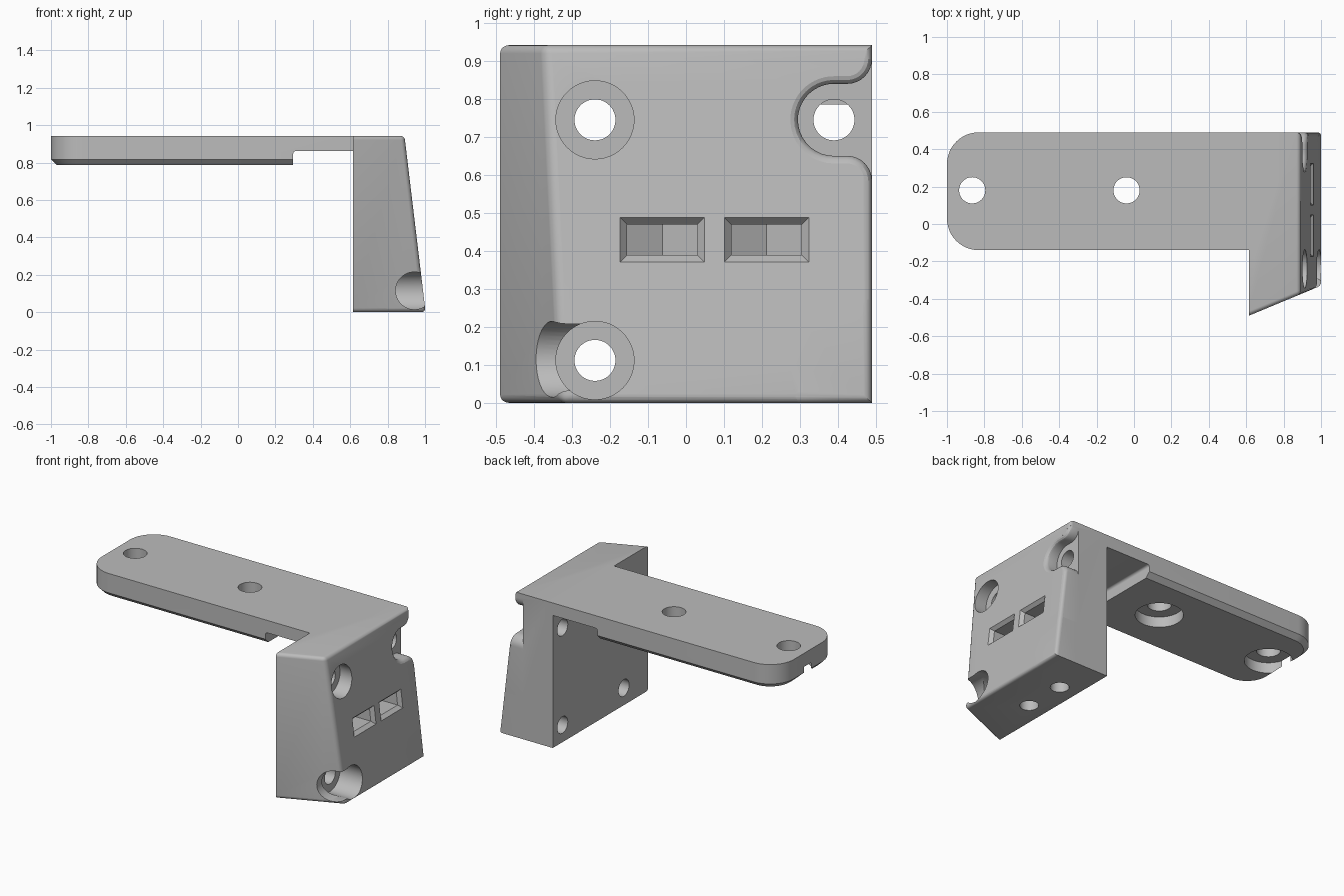
import bpy, bmesh, math
from mathutils import Matrix, Vector

cube = bpy.data.objects.get("Cube")
if cube:
    bpy.data.objects.remove(cube, do_unlink=True)

grey = bpy.data.materials.new("light_grey")
grey.use_nodes = True
colour = (0.5, 0.5, 0.5, 1)
grey.diffuse_color = colour
grey.node_tree.nodes["Principled BSDF"].inputs["Base Color"].default_value = colour

TOP = 0.943
WALL = 0.615      # inner face of the mounting block
FLOOR = 0.83      # floor of the screw recesses
SEGS = 48


def finish(name, bm):
    bmesh.ops.recalc_face_normals(bm, faces=bm.faces)
    mesh = bpy.data.meshes.new(name)
    bm.to_mesh(mesh)
    bm.free()
    mesh.materials.append(grey)
    ob = bpy.data.objects.new(name, mesh)
    bpy.context.collection.objects.link(ob)
    return ob


def loft(name, rings):
    """Closed solid through rings of equal point count."""
    bm = bmesh.new()
    loops = [[bm.verts.new(p) for p in ring] for ring in rings]
    n = len(loops[0])
    for a, b in zip(loops, loops[1:]):
        for i in range(n):
            j = (i + 1) % n
            bm.faces.new((a[i], a[j], b[j], b[i]))
    bm.faces.new(loops[0])
    bm.faces.new(loops[-1])
    return finish(name, bm)


def arc(cx, cy, r, start, end, steps=12):
    angles = [math.radians(start + (end - start) * i / steps) for i in range(steps + 1)]
    return [(cx + r * math.cos(a), cy + r * math.sin(a)) for a in angles]


def cylinder(name, start, end, radius, segs=SEGS):
    start, end = Vector(start), Vector(end)
    axis = end - start
    bm = bmesh.new()
    bmesh.ops.create_cone(bm, cap_ends=True, segments=segs, radius1=radius, radius2=radius,
                          depth=axis.length,
                          matrix=Matrix.Translation((start + end) / 2)
                          @ axis.to_track_quat('Z', 'Y').to_matrix().to_4x4())
    return finish(name, bm)


def combine(target, tool, operation='DIFFERENCE'):
    mod = target.modifiers.new("combine", 'BOOLEAN')
    mod.operation, mod.solver, mod.object = operation, 'EXACT', tool
    graph = bpy.context.evaluated_depsgraph_get()
    mesh = bpy.data.meshes.new_from_object(target.evaluated_get(graph))
    target.modifiers.clear()
    target.data = mesh
    bpy.data.objects.remove(tool, do_unlink=True)


def box(name, lo, hi):
    return loft(name, [[(x, lo[1], lo[2]), (x, hi[1], lo[2]), (x, hi[1], hi[2]), (x, lo[1], hi[2])]
                       for x in (lo[0], hi[0])])


# Mounting block: sloping outer face and angled front, rounded along the outer edges
def block_ring(x, z):
    return [(WALL, -0.49, z), (x, -0.49 + (x - WALL) * 0.416, z), (x, 0.49, z), (WALL, 0.49, z)]


bracket = loft("bracket", [block_ring(1.003, 0), block_ring(0.89, TOP)])
bm = bmesh.new()
bm.from_mesh(bracket.data)
edges = set()
for f in bm.faces:
    if f.normal.x > 0.9:
        edges.update(f.edges)
    elif f.normal.y < -0.8:
        edges.update(e for e in f.edges if abs(e.verts[0].co.z - e.verts[1].co.z) < 0.01)
bmesh.ops.bevel(bm, geom=list(edges), offset=0.022, offset_type='OFFSET', segments=5,
                profile=0.5, affect='EDGES')
bm.to_mesh(bracket.data)
bm.free()


# Arm: rounded free end, chamfered underside, relieved next to the block
def arm_ring(inset, z):
    r = 0.17 - inset
    pts = arc(-0.83, 0.32, r, 90, 180) + arc(-0.83, 0.03, r, 180, 270)
    return [(x, y, z) for x, y in pts + [(0.65, -0.14 + inset), (0.65, 0.49 - inset)]]


arm = loft("arm", [arm_ring(0.03, 0.787), arm_ring(0, 0.817), arm_ring(0, TOP)])
relief = [(0.295, 0.7), (0.295, 0.845)] + arc(0.31, 0.847, 0.015, 180, 90, 4) + [(0.8, 0.862), (0.8, 0.7)]
combine(arm, loft("relief", [[(x, y, z) for x, z in relief] for y in (-0.3, 0.7)]))
combine(bracket, arm, 'UNION')

# Arm screw holes, counterbored from below
for x in (-0.865, -0.04):
    combine(bracket, cylinder("arm_hole", (x, 0.18, 0.7), (x, 0.18, 1.1), 0.07))
    combine(bracket, cylinder("arm_counterbore", (x, 0.18, 0.7), (x, 0.18, 0.855), 0.14))

# Front pair of screw recesses, the lower one relieved through the angled front
for z in (0.112, 0.746):
    combine(bracket, cylinder("front_recess", (FLOOR, -0.24, z), (1.2, -0.24, z), 0.103))
combine(bracket, cylinder("tool_relief", (0.943, -0.24, 0.115), (0.943, -0.6, 0.115), 0.1))


# Rear pair of recesses, flaring out to the rear side, with rounded rims
def recess_outline(z, grow, open_below):
    r, flare = 0.095 + grow, 0.065 - grow
    upper = arc(0.425, z + 0.16, flare, 0, -90, 8)
    pts = [(0.6, z + 0.16)] + upper + arc(0.39, z, r, 90, 180, 14)
    if open_below:
        pts += arc(0.39, z, r, 190, 215, 3) + [(0.314 - grow, 0.03), (0.3 - grow, 0.005),
                                               (0.29 - grow, -0.1), (0.6, -0.1)]
    else:
        pts += arc(0.39, z, r, 190, 270, 8) + arc(0.425, z - 0.16, flare, 90, 0, 8)
        pts += [(0.6, z - 0.16)]
    return pts


for z, open_below in ((0.112, True), (0.746, False)):
    slope = 0.12
    surface = 1.003 - slope * z
    levels = [(-1, 0), (-0.022, 0), (-0.012, 0.003), (-0.004, 0.01), (0.0, 0.02), (0.2, 0.021)]
    rings = []
    for depth, grow in levels:
        ring = []
        for y, h in recess_outline(z, grow, open_below):
            x = FLOOR if depth == -1 else surface + depth - slope * (h - z)
            ring.append((x, y, h))
        rings.append(ring)
    combine(bracket, loft("rear_recess", rings))

# Screw holes through the block
for y in (-0.24, 0.39):
    for z in (0.112, 0.746):
        combine(bracket, cylinder("screw_hole", (0.5, y, z), (0.9, y, z), 0.054))

# Nut slots with a pointed inner end, chamfered mouth and a bolt hole from below
for y in (-0.0625, 0.2125):
    half = 0.0925
    slot = [(1.2, y - half), (0.74, y - half), (0.69, y - half), (0.637, y), (0.69, y + half), (1.2, y + half)]
    combine(bracket, loft("nut_slot", [[(px, py, z) for px, py in slot] for z in (0.39, 0.47)]))
    mouth = []
    for depth, grow in ((-0.022, 0), (0, 0.019), (0.05, 0.06)):
        ring = []
        for sy, sz in ((-1, -1), (1, -1), (1, 1), (-1, 1)):
            h = 0.43 + sz * (0.04 + grow)
            ring.append((1.003 - 0.12 * h + depth, y + sy * (half + grow), h))
        mouth.append(ring)
    combine(bracket, loft("slot_mouth", mouth))
    combine(bracket, cylinder("bolt_hole", (0.74, y, -0.1), (0.74, y, 0.43), 0.055))

# Smooth curved surfaces, keep the machined edges crisp
bpy.ops.object.select_all(action='DESELECT')
bracket.select_set(True)
bpy.context.view_layer.objects.active = bracket
bpy.ops.object.shade_smooth_by_angle(angle=math.radians(25))
